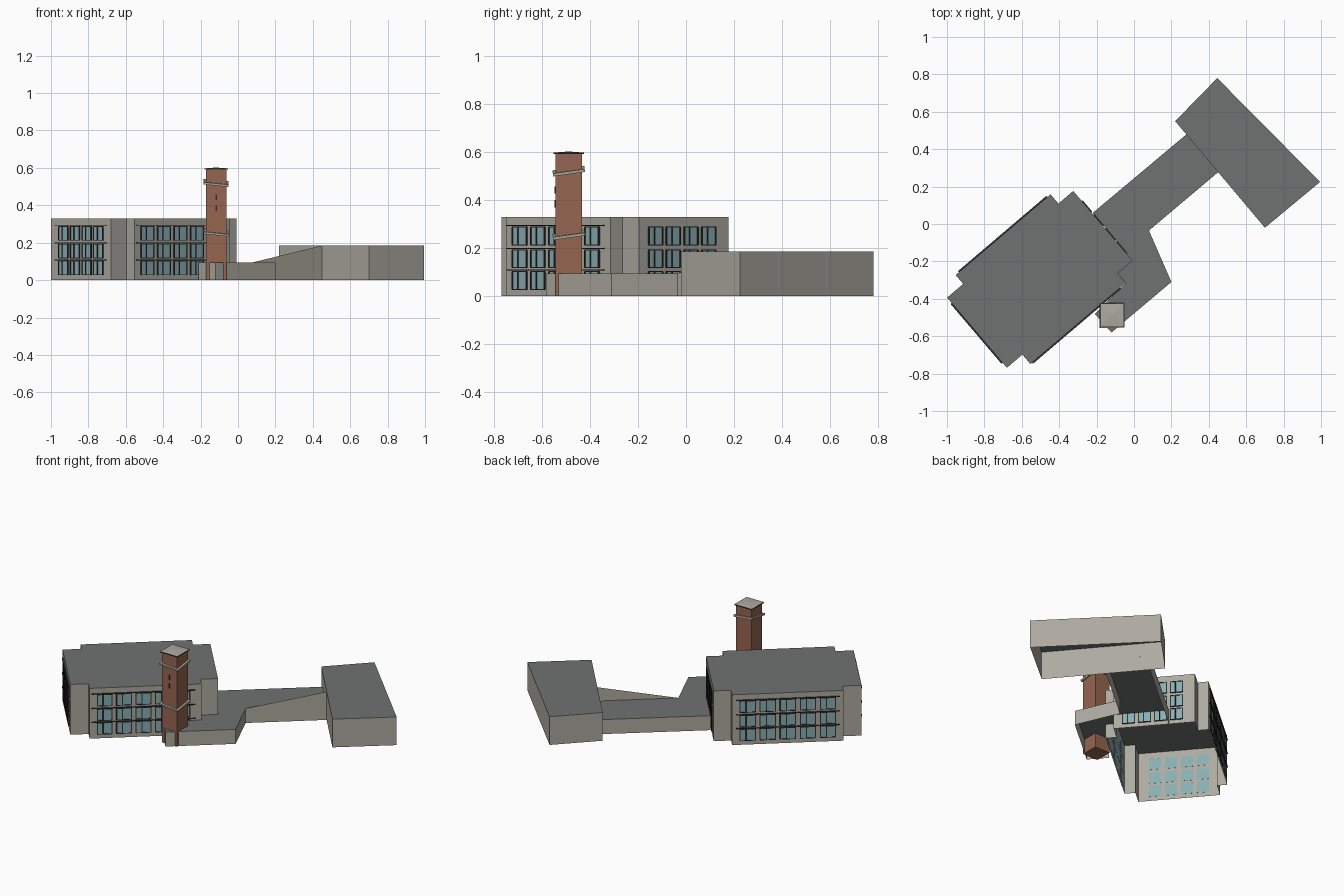
import bpy, bmesh, math
from mathutils import Matrix, Vector

if "Cube" in bpy.data.objects:
    bpy.data.objects.remove(bpy.data.objects["Cube"])

ANG = math.radians(40.4)
U = Vector((math.cos(ANG), math.sin(ANG), 0))
V = Vector((-math.sin(ANG), math.cos(ANG), 0))
Z = Vector((0, 0, 1))


def mat(name, rgb):
    m = bpy.data.materials.new(name)
    m.diffuse_color = (*rgb, 1)
    m.use_nodes = True
    m.node_tree.nodes["Principled BSDF"].inputs["Base Color"].default_value = m.diffuse_color
    return m


WALL = mat("wall", (0.42, 0.40, 0.35))
ROOF = mat("roof", (0.16, 0.17, 0.17))
BRICK = mat("brick", (0.30, 0.13, 0.08))
GLASS = mat("glass", (0.25, 0.42, 0.45))
DARK = mat("dark", (0.03, 0.03, 0.03))


def finish(bm, name, *mats):
    me = bpy.data.meshes.new(name)
    bm.to_mesh(me)
    bm.free()
    ob = bpy.data.objects.new(name, me)
    bpy.context.collection.objects.link(ob)
    for m in mats:
        me.materials.append(m)
    return ob


def shell(name, pts, h, skip=()):
    """Open-bottomed block: walls around an outline plus a flat roof."""
    bm = bmesh.new()
    lo = [bm.verts.new((x, y, 0)) for x, y in pts]
    hi = [bm.verts.new((x, y, h)) for x, y in pts]
    n = len(pts)
    for i in range(n):
        if i not in skip:
            j = (i + 1) % n
            bm.faces.new((lo[i], lo[j], hi[j], hi[i]))
    bm.faces.new(hi).material_index = 1
    return finish(bm, name, WALL, ROOF)


def box(bm, frame, centre, size):
    bmesh.ops.create_cube(bm, size=1, matrix=frame @ Matrix.Translation(centre)
                          @ Matrix.Diagonal((*size, 1)))


def uv(u, v):
    p = U * u + V * v
    return (p.x, p.y)


# Main block: long bar with a wider middle
main = [(-1.016, -0.145), (-0.907, -0.145), (-0.907, -0.211), (-0.237, -0.211),
        (-0.237, -0.145), (-0.133, -0.145), (-0.133, 0.345), (-0.237, 0.345),
        (-0.237, 0.41), (-0.903, 0.41), (-0.903, 0.348), (-1.016, 0.348)]
shell("main_block", [uv(*p) for p in main], 0.33)

# Low annex and corridor
shell("annex", [(-0.12, -0.58), (0.20, -0.31), (0.08, -0.035), (0.45, 0.277),
                (0.28, 0.479), (-0.22, 0.06), uv(-0.133, -0.145),
                uv(-0.237, -0.145), uv(-0.237, -0.211), (-0.21, -0.48)],
      0.095, skip=(3, 5, 6, 7, 8))

# End hall
shell("end_hall", [(0.22, 0.55), (0.70, -0.02), (0.995, 0.225), (0.445, 0.78)], 0.185)

# Rising wedge wall along the corridor
bm = bmesh.new()
bm.faces.new([bm.verts.new(p) for p in
              ((0.08, -0.035, 0.095), (0.45, 0.277, 0.095), (0.45, 0.277, 0.185))])
finish(bm, "corridor_wedge", WALL)

# Windows, frames and ledges on the four main faces
glass, bars = bmesh.new(), bmesh.new()
faces = [  # middle of face, along, outward, columns, spacing, ledge length
    (uv(-0.585, -0.211), U, -V, 5, 0.116, 0.62),
    (uv(-0.570, 0.41), -U, V, 5, 0.120, 0.62),
    (uv(-1.016, 0.10), -V, -U, 4, 0.0965, 0.42),
    (uv(-0.133, 0.09), V, U, 4, 0.0965, 0.0),
]
for mid, along, out, cols, step, ledge in faces:
    F = Matrix((along, out, Z)).transposed().to_4x4()
    F.translation = (*mid, 0)
    w = step * 0.76
    for z in (0.065, 0.155, 0.25):
        if ledge:
            box(bars, F, (0, 0.004, z + 0.043), (ledge, 0.008, 0.004))
        for c in range(cols):
            x = (c - (cols - 1) / 2) * step
            box(glass, F, (x, 0.001, z), (w, 0.004, 0.074))
            for dx in (-w / 2, -w * 0.1, w / 2):
                box(bars, F, (x + dx, 0.003, z), (0.006, 0.006, 0.074))
            for dz in (-0.037, 0.037):
                box(bars, F, (x, 0.003, z + dz), (w, 0.006, 0.004))
finish(glass, "window_glass", GLASS)
finish(bars, "window_frames", DARK)

# Brick tower
TX, TY = -0.117, -0.488
I = Matrix.Translation((TX, TY, 0))
bm = bmesh.new()
box(bm, I, (0, 0, 0.297), (0.11, 0.112, 0.594))
finish(bm, "tower", BRICK)

# Tower cap with a shallow pyramid top
bm = bmesh.new()
box(bm, I, (0, 0, 0.594), (0.126, 0.126, 0.006))
finish(bm, "tower_cap_edge", DARK)
bm = bmesh.new()
bmesh.ops.create_cone(bm, segments=4, radius1=0.088, radius2=0, depth=0.005,
                      matrix=Matrix.Translation((TX, TY, 0.5995))
                      @ Matrix.Rotation(math.pi / 4, 4, 'Z'))
finish(bm, "tower_cap", WALL)

# Slightly tilted bands around the tower
bm = bmesh.new()
for z in (0.52, 0.255):
    T = (Matrix.Translation((TX, TY, z)) @ Matrix.Rotation(0.14, 4, 'X')
         @ Matrix.Rotation(0.10, 4, 'Y'))
    for s in (-1, 1):
        box(bm, T, (s * 0.061, 0, 0), (0.012, 0.134, 0.012))
        box(bm, T, (0, s * 0.061, 0), (0.134, 0.012, 0.012))
finish(bm, "tower_bands", WALL)

# Slit openings on the tower front
bm = bmesh.new()
for z in (0.442, 0.384):
    box(bm, I, (0, -0.057, z), (0.008, 0.006, 0.03))
finish(bm, "tower_slits", DARK)
